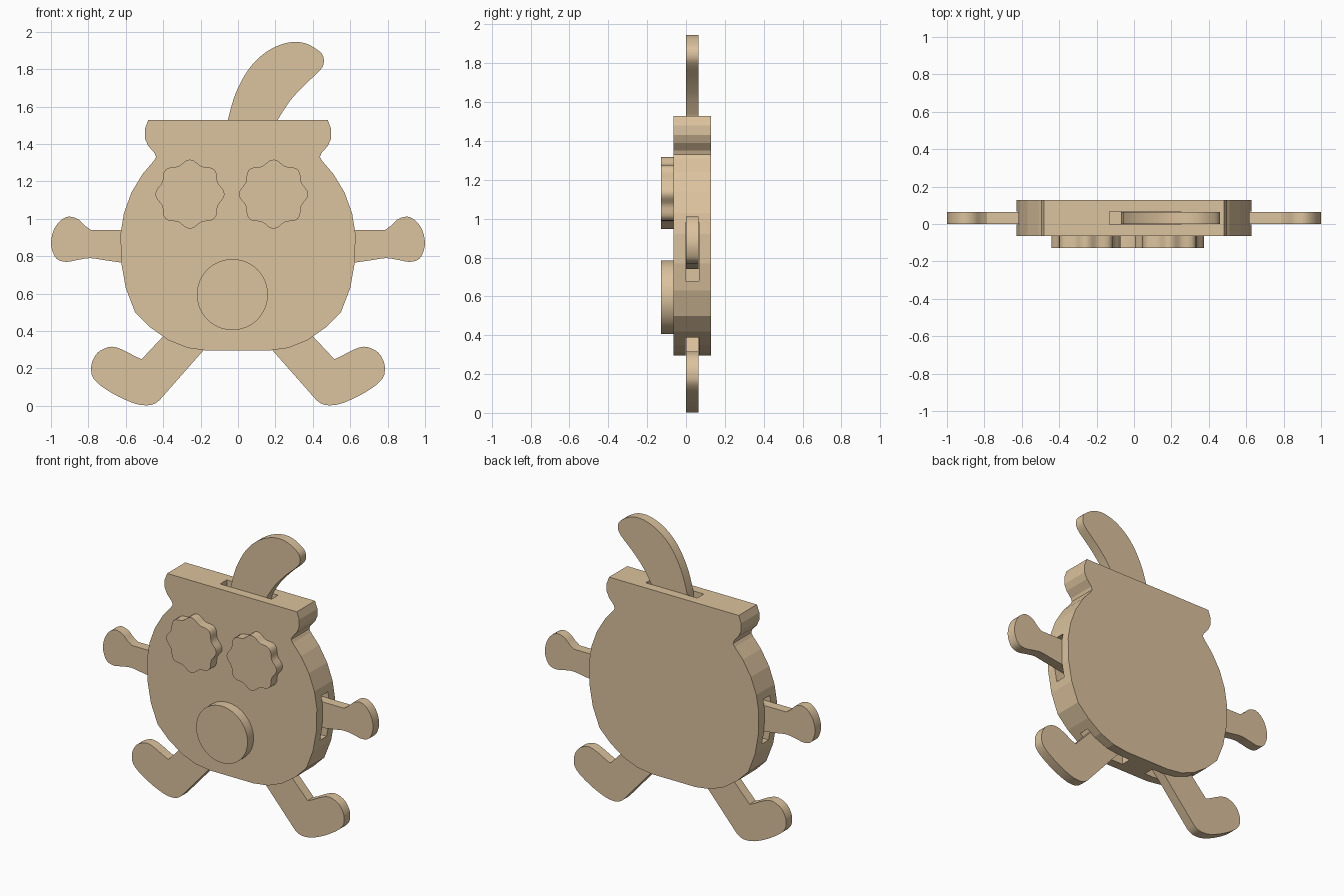
import bpy
import bmesh
import math
from mathutils import Vector

default_cube = bpy.data.objects.get("Cube")
if default_cube:
    bpy.data.objects.remove(default_cube, do_unlink=True)

# One pale wood colour for every part
wood = bpy.data.materials.new("pale_wood")
wood.use_nodes = True
colour = (0.71, 0.54, 0.34, 1)
wood.diffuse_color = colour
wood.node_tree.nodes["Principled BSDF"].inputs["Base Color"].default_value = colour

# Depth of each layer, from front to back
FACE_FRONT, BODY_FRONT, BODY_BACK = -.128, -.064, .128
LIMB_FRONT, LIMB_BACK = 0, .064
SLOT_GAP = .003


def mirrored(points):
    return [(-x, z) for x, z in reversed(points)]


def smooth_path(points, steps=3):
    """Round off a run of points with a Catmull-Rom curve."""
    pts = [Vector(p) for p in points]
    result = []
    for i in range(len(pts) - 1):
        a, b, c = pts[max(i - 1, 0)], pts[i], pts[i + 1]
        d = pts[min(i + 2, len(pts) - 1)]
        for s in range(steps):
            t = s / steps
            result.append(tuple((b * 2 + (c - a) * t + (a * 2 - b * 5 + c * 4 - d) * t ** 2
                                 + (b * 3 - a - c * 3 + d) * t ** 3) / 2))
    return result + [tuple(pts[-1])]


def cut_board(name, outline, front, back, angle=20):
    """Extrude an outline in the x-z plane from front to back."""
    bm = bmesh.new()
    face = bm.faces.new([bm.verts.new((x, front, z)) for x, z in outline])
    extruded = bmesh.ops.extrude_face_region(bm, geom=[face])["geom"]
    moved = [v for v in extruded if isinstance(v, bmesh.types.BMVert)]
    bmesh.ops.translate(bm, verts=moved, vec=(0, back - front, 0))
    bmesh.ops.recalc_face_normals(bm, faces=bm.faces[:])
    mesh = bpy.data.meshes.new(name)
    bm.to_mesh(mesh)
    bm.free()
    mesh.materials.append(wood)
    obj = bpy.data.objects.new(name, mesh)
    bpy.context.collection.objects.link(obj)
    bpy.ops.object.select_all(action="DESELECT")
    obj.select_set(True)
    bpy.context.view_layer.objects.active = obj
    if angle:
        bpy.ops.object.shade_smooth_by_angle(angle=math.radians(angle))
    return obj


def ring(centre, radius, count, lobes=0, wave=0):
    result = []
    for i in range(count):
        a = math.tau * i / count
        r = radius + wave * math.cos(lobes * a)
        result.append((centre[0] + r * math.cos(a), centre[1] + r * math.sin(a)))
    return result


# Body: round belly, pinched neck and flat flared rim
body_half = [(.16, .295), (.27, .31), (.37, .35), (.47, .42), (.55, .5),
             (.6, .63), (.625, .77), (.628, .92), (.61, 1.03), (.57, 1.14),
             (.51, 1.24), (.45, 1.31), (.438, 1.33), (.445, 1.35),
             (.48, 1.39), (.498, 1.43), (.498, 1.48), (.48, 1.528)]
body = cut_board("body", body_half + mirrored(body_half), BODY_FRONT, BODY_BACK, angle=0)

# Slots in the body edge that hold the tail, arms and legs
arm_slot = [(.42, .68), (.7, .68), (.7, .98), (.42, .98)]
leg_slot = [(.09, .2), (.47, .2), (.43, .38), (.28, .52), (.09, .45)]
tail_slot = [(-.13, 1.3), (.25, 1.3), (.25, 1.6), (-.13, 1.6)]
slots = [tail_slot]
for side_slot in (arm_slot, leg_slot):
    slots += [side_slot, mirrored(side_slot)]
for outline in slots:
    cutter = cut_board("slot_cutter", outline, LIMB_FRONT - SLOT_GAP, LIMB_BACK + SLOT_GAP, angle=0)
    cutter.hide_render = True
    cut = body.modifiers.new("slot", "BOOLEAN")
    cut.operation = "DIFFERENCE"
    cut.solver = "EXACT"
    cut.object = cutter
    bpy.context.view_layer.objects.active = body
    bpy.ops.object.modifier_apply(modifier=cut.name)
    bpy.data.objects.remove(cutter, do_unlink=True)

# Arms: straight shaft with a rounded hand
hand = smooth_path([(.785, .94), (.82, .965), (.855, .998), (.905, 1.012),
                    (.95, .99), (.985, .94), (1, .87), (.985, .81),
                    (.96, .78), (.915, .77), (.86, .78), (.79, .79), (.72, .78), (.63, .767)])
arm = [(.46, .74), (.46, .94)] + hand

# Legs: slanted shaft with a bulbous foot
foot = smooth_path([(.42, .03), (.45, .01), (.49, .003), (.55, .012), (.64, .05),
                    (.73, .105), (.775, .15), (.785, .19), (.78, .235), (.75, .285),
                    (.7, .312), (.66, .315), (.61, .297), (.55, .265), (.515, .25)])
leg = [(.29, .49), (.12, .37)] + foot

for part, outline in (("arm", arm), ("leg", leg)):
    cut_board("left_" + part, outline, LIMB_FRONT, LIMB_BACK)
    cut_board("right_" + part, mirrored(outline), LIMB_FRONT, LIMB_BACK)

# Tail: curved blade rising out of the rim
tail = smooth_path([(-.055, 1.525), (-.03, 1.62), (0, 1.7), (.05, 1.79), (.11, 1.86),
                    (.18, 1.91), (.25, 1.938), (.31, 1.946), (.37, 1.935), (.43, 1.9),
                    (.455, 1.87), (.457, 1.825), (.43, 1.785), (.36, 1.72),
                    (.29, 1.645), (.25, 1.59), (.21, 1.525)])
cut_board("tail", [(.17, 1.33), (-.07, 1.33)] + tail, LIMB_FRONT, LIMB_BACK)

# Face: two wavy eyes and a round nose
for name, x in (("right_eye", -.257), ("left_eye", .19)):
    cut_board(name, ring((x, 1.132), .173, 64, lobes=8, wave=.012), FACE_FRONT, BODY_FRONT, angle=30)
cut_board("nose", ring((-.03, .595), .19, 48), FACE_FRONT, BODY_FRONT)
